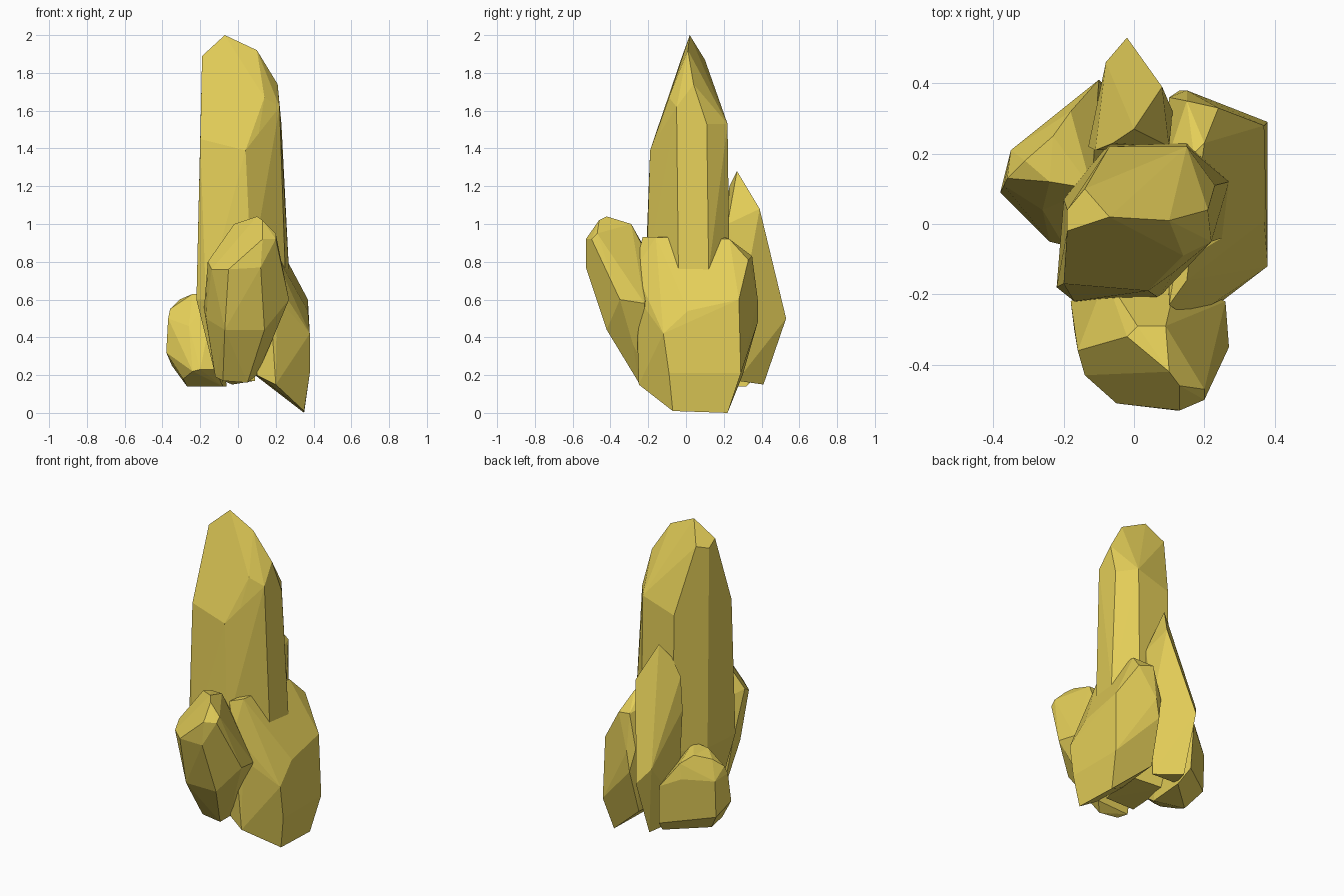
import bpy
import bmesh
import math
from mathutils import Vector

default_cube = bpy.data.objects.get("Cube")
if default_cube:
    bpy.data.objects.remove(default_cube, do_unlink=True)

UNIT = 0.01  # corner positions are written in hundredths


def make_material(name, colour):
    material = bpy.data.materials.new(name)
    material.use_nodes = True
    material.diffuse_color = colour
    shader = next(n for n in material.node_tree.nodes if n.type == "BSDF_PRINCIPLED")
    shader.inputs["Base Color"].default_value = colour
    shader.inputs["Roughness"].default_value = 0.8
    return material


def crystal(name, material, **corner_groups):
    """Wrap a faceted convex stone around its named groups of corners."""
    bm = bmesh.new()
    for corners in corner_groups.values():
        for corner in corners:
            bm.verts.new(Vector(corner) * UNIT)

    hull = bmesh.ops.convex_hull(bm, input=list(bm.verts))
    leftover = set(hull["geom_interior"]) | set(hull["geom_unused"])
    loose = [item for item in leftover if isinstance(item, bmesh.types.BMVert)]
    bmesh.ops.delete(bm, geom=loose, context="VERTS")

    # merge nearly flat triangles into clean facets
    bmesh.ops.dissolve_limit(bm, angle_limit=math.radians(5),
                             verts=list(bm.verts), edges=list(bm.edges))
    bmesh.ops.recalc_face_normals(bm, faces=list(bm.faces))

    mesh = bpy.data.meshes.new(name)
    bm.to_mesh(mesh)
    bm.free()
    mesh.materials.append(material)
    stone = bpy.data.objects.new(name, mesh)
    bpy.context.collection.objects.link(stone)
    return stone


golden = make_material("golden_crystal", (0.77, 0.615, 0.098, 1.0))

# Tall central column with a chisel tip
crystal(
    "central_column", golden,
    ridge=[(-7, 2, 200), (10, 1, 192), (-19, -2, 189),
           (-19, 4, 185), (-14, 10, 187)],
    right_bevel=[(14, -9, 167), (22, -5, 162), (21, 4, 174), (23, 11, 153)],
    shoulder=[(15, 22, 153), (-7, 22, 146), (-20, -17, 145),
              (4, -19, 139), (11, -14, 148)],
    waist=[(-22, -18, 60), (-17, -22, 60), (7, -21, 75), (25, -4, 75),
           (27, 12, 75), (15, 23, 75), (-7, 23, 60), (-20, 7, 60)],
    base=[(-12, -15, 20), (8, -15, 20), (12, 10, 22), (-10, 15, 20)],
)

# Broad slab leaning on the column
crystal(
    "side_slab", golden,
    outer_face=[(38, -9, 21), (38, 29, 21), (37, 1, 54),
                (37, 28, 60), (38, -12, 42)],
    bottom_edge=[(35, -7, 1), (35, 22, 0)],
    back_bevel=[(15, 35, 83), (24, 33, 81), (15, 38, 60), (13, 38, 48),
                (10, 36, 62), (12, 30, 20)],
    crest=[(10, 20, 86), (17, 20, 93), (20, 23, 92),
           (10, -23, 93), (15, -16, 93)],
    front_edge=[(16, -27, 76), (21, -25, 60), (26, -18, 64),
                (20, -25, 15), (10, -22, 20), (9, 0, 20)],
)

# Stout crystal tilting outward at the front
crystal(
    "front_crystal", golden,
    crown=[(10, -42, 104), (13, -46, 102), (-2, -32, 100),
           (1, -29, 100), (9, -29, 100)],
    lip=[(20, -47, 95), (13, -53, 92), (20, -50, 92), (12, -53, 77),
         (-5, -51, 76), (-14, -43, 76), (-16, -36, 80)],
    belly=[(27, -35, 60), (26, -22, 58), (14, -42, 44),
           (-7, -42, 44), (-17, -30, 50), (-18, -22, 55)],
    base=[(-12, -20, 19), (-8, -24, 17), (5, -25, 16), (10, -20, 20)],
    root=[(17, -28, 36), (-8, -15, 75), (12, -16, 75)],
)

# Pointed shard at the back
crystal(
    "back_shard", golden,
    tip=[(0, 27, 128), (-6, 23, 120), (8, 39, 108)],
    spine=[(-2, 53, 50), (-8, 46, 58)],
    root=[(11, 32, 70), (10, 22, 100), (-11, 21, 108),
          (-13, 22, 88), (-12, 25, 30)],
    base=[(-3, 41, 15), (9, 27, 17), (-8, 28, 17)],
)

# Low stubby crystal on the other side
crystal(
    "low_crystal", golden,
    crown=[(-36, 13, 55), (-31, 18, 60), (-23, 25, 63), (-18, 32, 59),
           (-24, 12, 63), (-12, 10, 63)],
    belly=[(-38, 9, 32), (-37, 11, 50), (-35, 21, 48), (-20, 33, 50),
           (-10, 41, 46), (-26, 4, 46)],
    base_rim=[(-24, -5, 22), (-20, -6, 23), (-12, -4, 23), (-29, 5, 18),
              (-35, 20, 25), (-9, 40, 22)],
    base=[(-27, 13, 14), (-6, 32, 14), (-8, 8, 14)],
)
